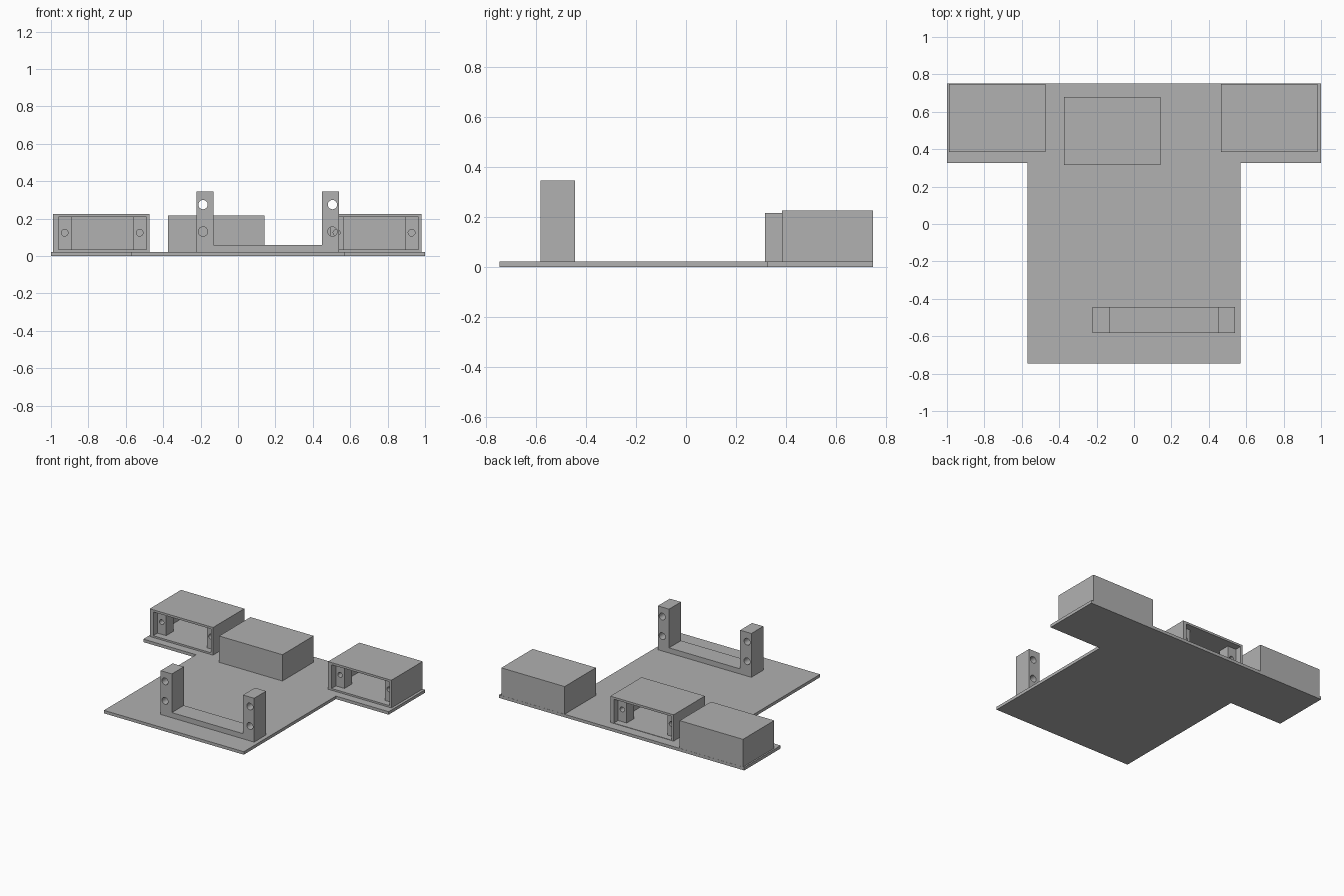
import bpy, bmesh, math
from mathutils import Matrix

cube = bpy.data.objects.get("Cube")
if cube:
    bpy.data.objects.remove(cube, do_unlink=True)

grey = bpy.data.materials.new("plain grey")
grey.use_nodes = True
grey.diffuse_color = (0.44, 0.44, 0.44, 1)
bsdf = next(n for n in grey.node_tree.nodes if n.type == "BSDF_PRINCIPLED")
bsdf.inputs["Base Color"].default_value = grey.diffuse_color


def make_object(name, bm):
    mesh = bpy.data.meshes.new(name)
    bmesh.ops.recalc_face_normals(bm, faces=bm.faces)
    bm.to_mesh(mesh)
    bm.free()
    mesh.materials.append(grey)
    obj = bpy.data.objects.new(name, mesh)
    bpy.context.collection.objects.link(obj)
    return obj


def extrude_outline(name, points, direction):
    bm = bmesh.new()
    face = bm.faces.new([bm.verts.new(p) for p in points])
    moved = bmesh.ops.extrude_face_region(bm, geom=[face])["geom"]
    verts = [v for v in moved if isinstance(v, bmesh.types.BMVert)]
    bmesh.ops.translate(bm, verts=verts, vec=direction)
    return make_object(name, bm)


def box(name, x, y, z):
    outline = [(x[0], y[0], z[0]), (x[1], y[0], z[0]), (x[1], y[1], z[0]), (x[0], y[1], z[0])]
    return extrude_outline(name, outline, (0, 0, z[1] - z[0]))


def drill(name, x, z, y, radius):
    bm = bmesh.new()
    place = Matrix.Translation((x, y, z)) @ Matrix.Rotation(math.pi / 2, 4, "X")
    bmesh.ops.create_cone(bm, cap_ends=True, segments=32, radius1=radius,
                          radius2=radius, depth=0.4, matrix=place)
    return make_object(name, bm)


def cut(obj, cutter):
    cutter.hide_render = True
    mod = obj.modifiers.new("cut", "BOOLEAN")
    mod.operation = "DIFFERENCE"
    mod.solver = "EXACT"
    mod.object = cutter
    bpy.context.view_layer.update()
    evaluated = obj.evaluated_get(bpy.context.evaluated_depsgraph_get())
    mesh = bpy.data.meshes.new_from_object(evaluated)
    obj.modifiers.clear()
    obj.data = mesh
    bpy.data.objects.remove(cutter, do_unlink=True)


# T-shaped base plate
TOP = 0.022
right_side = [(0.57, -0.747), (0.57, 0.326), (1, 0.326), (1, 0.75)]
left_side = [(-x, y) for x, y in reversed(right_side)]
extrude_outline("base_plate", [(x, y, 0) for x, y in right_side + left_side], (0, 0, TOP))

# U-shaped bracket with two holes in each upright
u_shape = [(-0.222, TOP), (0.54, TOP), (0.54, 0.345), (0.449, 0.345),
           (0.449, 0.06), (-0.131, 0.06), (-0.131, 0.345), (-0.222, 0.345)]
bracket = extrude_outline("bracket", [(x, -0.583, z) for x, z in u_shape], (0, 0.139, 0))
for x in (-0.187, 0.505):
    for z in (0.131, 0.275):
        cut(bracket, drill("bracket_drill", x, z, -0.51, 0.025))


# Hollow housing, open at one end, with a drilled post at each side of the opening
def housing(name, x, y, z, turn=0):
    place = Matrix.Translation((x, y, z)) @ Matrix.Rotation(turn, 4, "Z")
    shell = box(name + "_shell", (-0.258, 0.258), (-0.182, 0.182), (0, 0.204))
    cut(shell, box("cavity", (-0.229, 0.242), (-0.3, 0.166), (0.013, 0.188)))
    parts = [shell]
    for side, start in (("left", 0.172), ("right", -0.229)):
        post = box(name + "_" + side + "_post", (start, start + 0.07),
                   (-0.132, -0.047), (0.013, 0.188))
        cut(post, drill("post_drill", start + 0.033, 0.103, -0.09, 0.018))
        parts.append(post)
    for part in parts:
        part.matrix_world = place


housing("right_housing", -0.731, 0.567, TOP)
housing("left_housing", 0.723, 0.567, TOP)
housing("middle_housing", -0.117, 0.498, 0.012, math.pi)

# Smooth the holes and keep the corners sharp
for obj in bpy.context.collection.objects:
    if obj.type == "MESH" and grey.name in obj.data.materials:
        bpy.ops.object.select_all(action="DESELECT")
        obj.select_set(True)
        bpy.context.view_layer.objects.active = obj
        bpy.ops.object.shade_smooth_by_angle(angle=math.radians(30))
